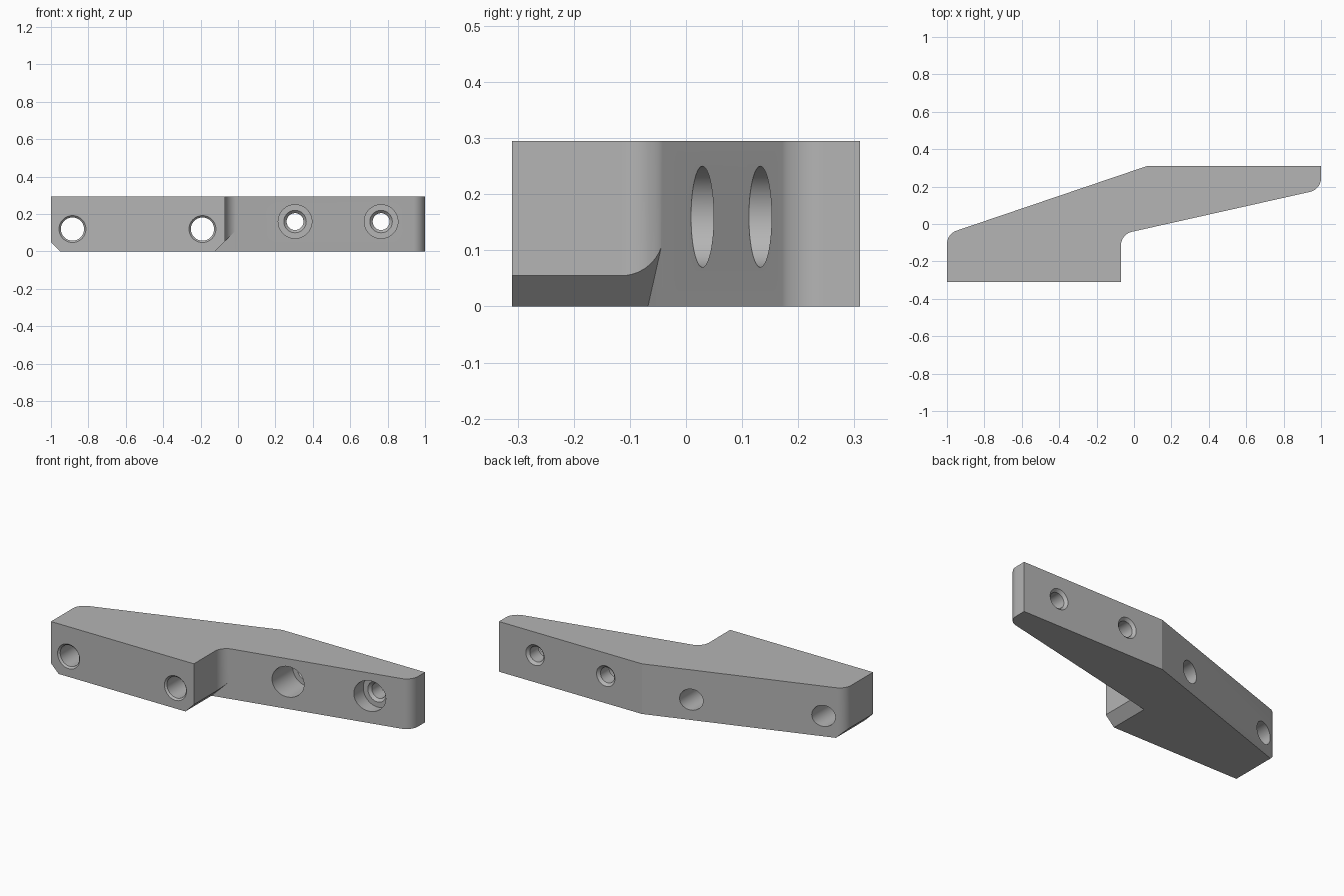
import bpy
import bmesh
from math import cos, sin, pi, tan, radians
from mathutils import Vector

HEIGHT = 0.295
WALL_SLOPE = 0.2245
FILLET = 0.075

if "Cube" in bpy.data.objects:
    bpy.data.objects.remove(bpy.data.objects["Cube"])

grey = bpy.data.materials.new("machined_grey")
grey.use_nodes = True
grey.diffuse_color = (0.46, 0.46, 0.46, 1)
grey.node_tree.nodes["Principled BSDF"].inputs["Base Color"].default_value = grey.diffuse_color


def loft(name, rings):
    """Closed solid through matching rings of points, capped at both ends."""
    bm = bmesh.new()
    loops = [[bm.verts.new(p) for p in ring] for ring in rings]
    for low, high in zip(loops, loops[1:]):
        for i in range(len(low)):
            j = (i + 1) % len(low)
            bm.faces.new((low[i], low[j], high[j], high[i]))
    bm.faces.new(loops[0][::-1])
    bm.faces.new(loops[-1])
    bmesh.ops.recalc_face_normals(bm, faces=bm.faces[:])
    mesh = bpy.data.meshes.new(name)
    bm.to_mesh(mesh)
    bm.free()
    mesh.materials.append(grey)
    obj = bpy.data.objects.new(name, mesh)
    bpy.context.scene.collection.objects.link(obj)
    return obj


def rounded(corners, steps=9):
    """Replace the corners that carry a radius with tangent arcs."""
    out = []
    for i, (x, y, r) in enumerate(corners):
        p = Vector((x, y))
        if r == 0:
            out.append((x, y))
            continue
        a = (Vector(corners[i - 1][:2]) - p).normalized()
        b = (Vector(corners[(i + 1) % len(corners)][:2]) - p).normalized()
        half = a.angle(b) / 2
        centre = p + (a + b).normalized() * (r / sin(half))
        start = p + a * (r / tan(half)) - centre
        end = p + b * (r / tan(half)) - centre
        for k in range(steps + 1):
            q = centre + start.lerp(end, k / steps).normalized() * r
            out.append((q.x, q.y))
    return out


def turned(name, x, z, profile, sides=48):
    """Solid of revolution about the y direction from (y, radius) pairs."""
    angles = [2 * pi * i / sides for i in range(sides)]
    return loft(name, [[(x + r * cos(t), y, z + r * sin(t)) for t in angles]
                       for y, r in profile])


def cut(target, cutter):
    mod = target.modifiers.new("cut", "BOOLEAN")
    mod.operation = "DIFFERENCE"
    mod.solver = "EXACT"
    mod.object = cutter
    bpy.context.view_layer.objects.active = target
    bpy.ops.object.modifier_apply(modifier=mod.name)
    bpy.data.objects.remove(cutter)


# Bracket body: cranked plate with rounded corners
outline = rounded([
    (-1, -0.31, 0), (-0.07, -0.31, 0), (-0.07, -0.055, FILLET),
    (1, 0.185, FILLET), (1, 0.31, 0), (0.07, 0.31, 0), (-1, -0.053, FILLET),
])
body = loft("bracket_body", [[(x, y, z) for x, y in outline] for z in (0, HEIGHT)])

# Lower bevel along the outer end
section = [(-1.1, 0.15), (-0.85, -0.1), (-1.1, -0.1)]
cut(body, loft("end_bevel_cutter", [[(x, y, z) for x, z in section] for y in (-0.5, 0.5)]))


# Lower bevel on the step, stopped by the sloping wall
def wall_y(x):
    return -0.0555 + WALL_SLOPE * (x + 0.07)


section = [(0.05, 0.175), (-0.225, -0.1), (0.05, -0.1)]
cut(body, loft("step_bevel_cutter", [[(x, -0.5, z) for x, z in section],
                                     [(x, wall_y(x), z) for x, z in section]]))

# Plain bolt holes with a countersunk front rim
for x in (-0.885, -0.19):
    cut(body, turned("bolt_hole_cutter", x, 0.12,
                     [(-0.32, 0.082), (-0.30, 0.062), (0.5, 0.062)]))

# Counterbored holes with a countersunk floor and back rim
for x in (0.305, 0.765):
    cut(body, turned("counterbore_cutter", x, 0.16,
                     [(-0.3, 0.09), (0.2, 0.09), (0.2, 0.06), (0.215, 0.045),
                      (0.295, 0.045), (0.32, 0.07)]))

# Soft arcs and bores, crisp edges elsewhere
bpy.ops.object.select_all(action="DESELECT")
body.select_set(True)
bpy.context.view_layer.objects.active = body
bpy.ops.object.shade_smooth_by_angle(angle=radians(15))
